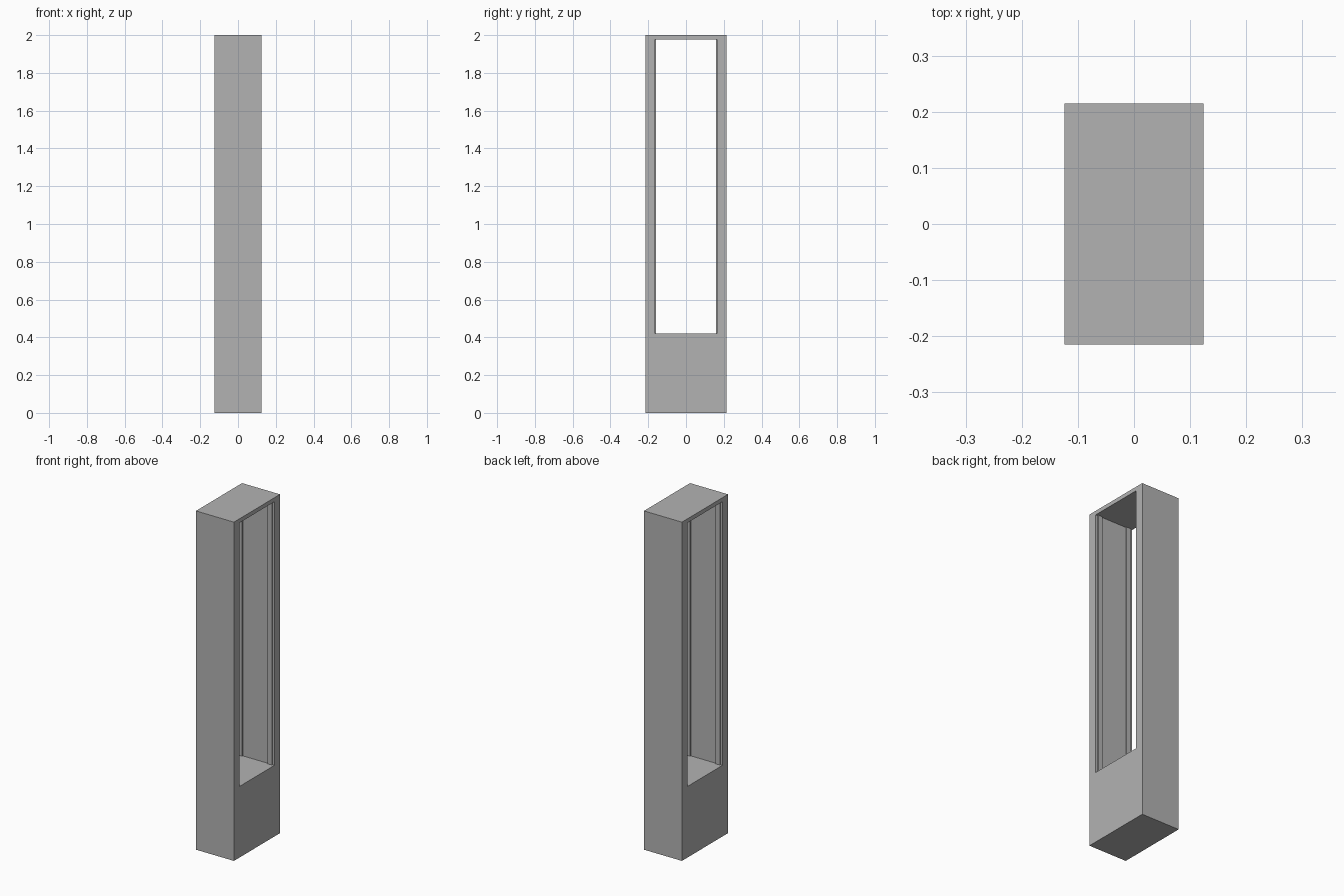
import bpy
import bmesh

default_cube = bpy.data.objects.get("Cube")
if default_cube:
    bpy.data.objects.remove(default_cube, do_unlink=True)

# Overall size and opening
HALF_X, HALF_Y, HEIGHT = 0.124, 0.215, 2.0
FLOOR, CEILING = 0.42, 1.976
WALL_Y, LIP_Y = 0.164, 0.158      # half widths of opening at wall and at lip
LIP_IN, LIP_OUT = 0.083, 0.111    # lip extent along x

# Single plain grey
grey = bpy.data.materials.new("plain grey")
grey.use_nodes = True
color = (0.45, 0.45, 0.45, 1.0)
grey.diffuse_color = color
grey.node_tree.nodes["Principled BSDF"].inputs["Base Color"].default_value = color


def prism(name, outline, z0, z1):
    """Extrude a plan outline from z0 up to z1."""
    bm = bmesh.new()
    face = bm.faces.new([bm.verts.new((x, y, z0)) for x, y in outline])
    top = bmesh.ops.extrude_face_region(bm, geom=[face])["geom"]
    verts = [v for v in top if isinstance(v, bmesh.types.BMVert)]
    bmesh.ops.translate(bm, verts=verts, vec=(0, 0, z1 - z0))
    bmesh.ops.recalc_face_normals(bm, faces=bm.faces)
    mesh = bpy.data.meshes.new(name)
    bm.to_mesh(mesh)
    bm.free()
    mesh.materials.append(grey)
    obj = bpy.data.objects.new(name, mesh)
    bpy.context.collection.objects.link(obj)
    return obj


# Solid pillar body
body = prism("pillar_frame", [(-HALF_X, -HALF_Y), (HALF_X, -HALF_Y),
                              (HALF_X, HALF_Y), (-HALF_X, HALF_Y)], 0, HEIGHT)

# Through opening, narrowed by a lip near each end
end = HALF_X + 0.1
quarter = [(end, WALL_Y), (LIP_OUT, WALL_Y), (LIP_OUT, LIP_Y),
           (LIP_IN, LIP_Y), (LIP_IN, WALL_Y)]
half = quarter + [(-x, y) for x, y in reversed(quarter)]
outline = half + [(x, -y) for x, y in reversed(half)]
cutter = prism("opening_cutter", outline, FLOOR, CEILING)
cutter.hide_render = True

# Cut the opening and discard the cutter
cut = body.modifiers.new("opening", 'BOOLEAN')
cut.operation = 'DIFFERENCE'
cut.solver = 'EXACT'
cut.object = cutter
bpy.context.view_layer.objects.active = body
body.select_set(True)
bpy.ops.object.modifier_apply(modifier=cut.name)
bpy.data.objects.remove(cutter, do_unlink=True)
